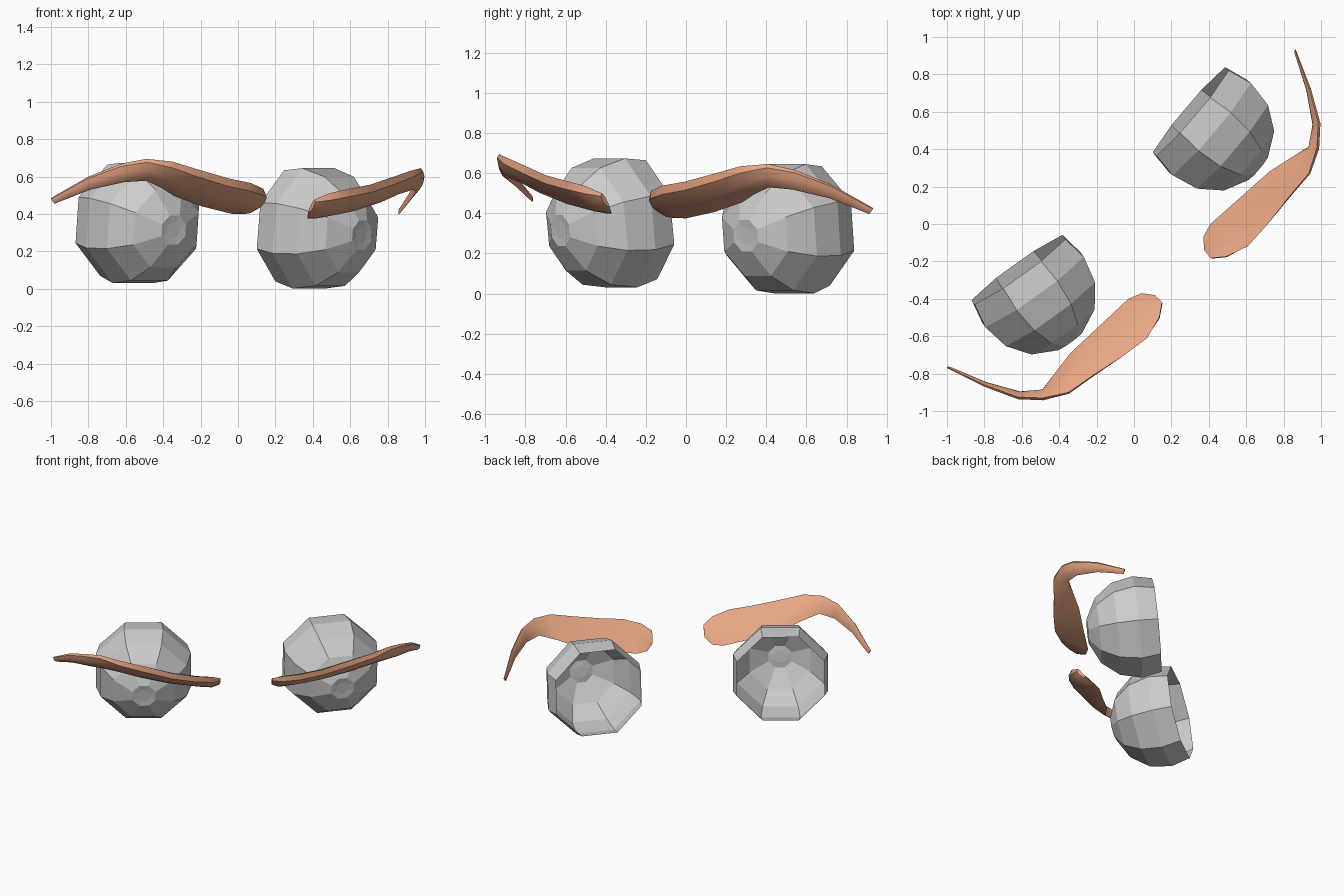
import bpy, bmesh
from math import sin, cos, radians, pi
from mathutils import Vector

if "Cube" in bpy.data.objects:
    bpy.data.objects.remove(bpy.data.objects["Cube"])


def finish(bm, name, mat=None, smooth=False):
    bmesh.ops.recalc_face_normals(bm, faces=bm.faces[:])
    me = bpy.data.meshes.new(name)
    bm.to_mesh(me)
    bm.free()
    ob = bpy.data.objects.new(name, me)
    bpy.context.collection.objects.link(ob)
    if mat:
        me.materials.append(mat)
    if smooth:
        bpy.ops.object.select_all(action='DESELECT')
        bpy.context.view_layer.objects.active = ob
        ob.select_set(True)
        bpy.ops.object.shade_smooth_by_angle(angle=radians(40))
    return ob


def bridge(bm, rings):
    for a, b in zip(rings, rings[1:]):
        n = len(a)
        for i in range(n):
            bm.faces.new((a[i], a[(i + 1) % n], b[(i + 1) % n], b[i]))


# Eyeball: eight-sided open-backed sphere with a small dimpled pupil
def eyeball(name, centre, yaw, pitch, R=0.35):
    yaw, pitch = radians(yaw), radians(pitch)
    axis = Vector((cos(yaw) * cos(pitch), sin(yaw) * cos(pitch), -sin(pitch)))
    side = Vector((-sin(yaw), cos(yaw), 0))
    up = axis.cross(side)
    bm = bmesh.new()
    profile = [(R * sin(radians(a)), R * cos(radians(a))) for a in (112.5, 90, 65, 40, 14)]
    profile.append((0.045, R * 0.96))
    rings = []
    for r, h in profile:
        rings.append([bm.verts.new(Vector(centre) + axis * h
                      + side * r * cos((k + 0.5) * pi / 4)
                      + up * r * sin((k + 0.5) * pi / 4)) for k in range(8)])
    bridge(bm, rings)
    bm.faces.new(rings[-1])
    return finish(bm, name)


eyeball("left_eyeball", (-0.54, -0.352, 0.352), -54.4, 6.5)
eyeball("right_eyeball", (0.405, 0.516, 0.323), -40.3, 6)

# Eyebrow stations: high front edge, then low back edge
STATIONS = [
    ((-1.00, -.765, .485), (-.98, -.765, .455)),
    ((-.80, -.860, .600), (-.79, -.845, .530)),
    ((-.62, -.925, .670), (-.61, -.895, .570)),
    ((-.49, -.930, .695), (-.49, -.885, .578)),
    ((-.35, -.900, .680), (-.41, -.780, .540)),
    ((-.22, -.810, .640), (-.34, -.690, .495)),
    ((-.05, -.700, .590), (-.19, -.550, .440)),
    ((.07, -.610, .565), (-.03, -.400, .400)),
    ((.135, -.500, .535), (.04, -.370, .400)),
    ((.150, -.420, .500), (.11, -.380, .430)),
]
SECTION = [(0, 0), (.2, .06), (.75, .05), (1, 0), (.8, -.13), (.45, -.2), (.1, -.15)]

# Slightly rolled vertical mirror plane between the two sides
PLANE_N = Vector((.739, .674, 0))
PLANE_P = Vector((-.07, .083, 0))


def mirrored(p):
    s = (p - PLANE_P).dot(PLANE_N)
    return p - 2 * s * PLANE_N - Vector((0, 0, .015 + .035 * abs(s)))


def eyebrow(name, mat, place):
    bm = bmesh.new()
    st = [(Vector(f), Vector(b)) for f, b in STATIONS]
    rings = []
    for i, (f, b) in enumerate(st):
        j, k = max(i - 1, 0), min(i + 1, len(st) - 1)
        tangent = sum(st[k], Vector()) - sum(st[j], Vector())
        width = (b - f).length
        n = tangent.cross(b - f).normalized()
        if n.dot(Vector((-.6, .7, .8))) < 0:
            n = -n
        thick = min(width, 0.22) * 1.0
        rings.append([bm.verts.new(place(f.lerp(b, t) + n * h * thick)) for t, h in SECTION])
    bridge(bm, rings)
    bm.faces.new(rings[0])
    bm.faces.new(rings[-1])
    return finish(bm, name, mat, True)


brown = bpy.data.materials.new("brow_orange")
brown.diffuse_color = (0.8, 0.38, 0.23, 1)
brown.use_nodes = True
brown.node_tree.nodes["Principled BSDF"].inputs["Base Color"].default_value = brown.diffuse_color
eyebrow("left_eyebrow", brown, lambda p: p)
eyebrow("right_eyebrow", brown, mirrored)
